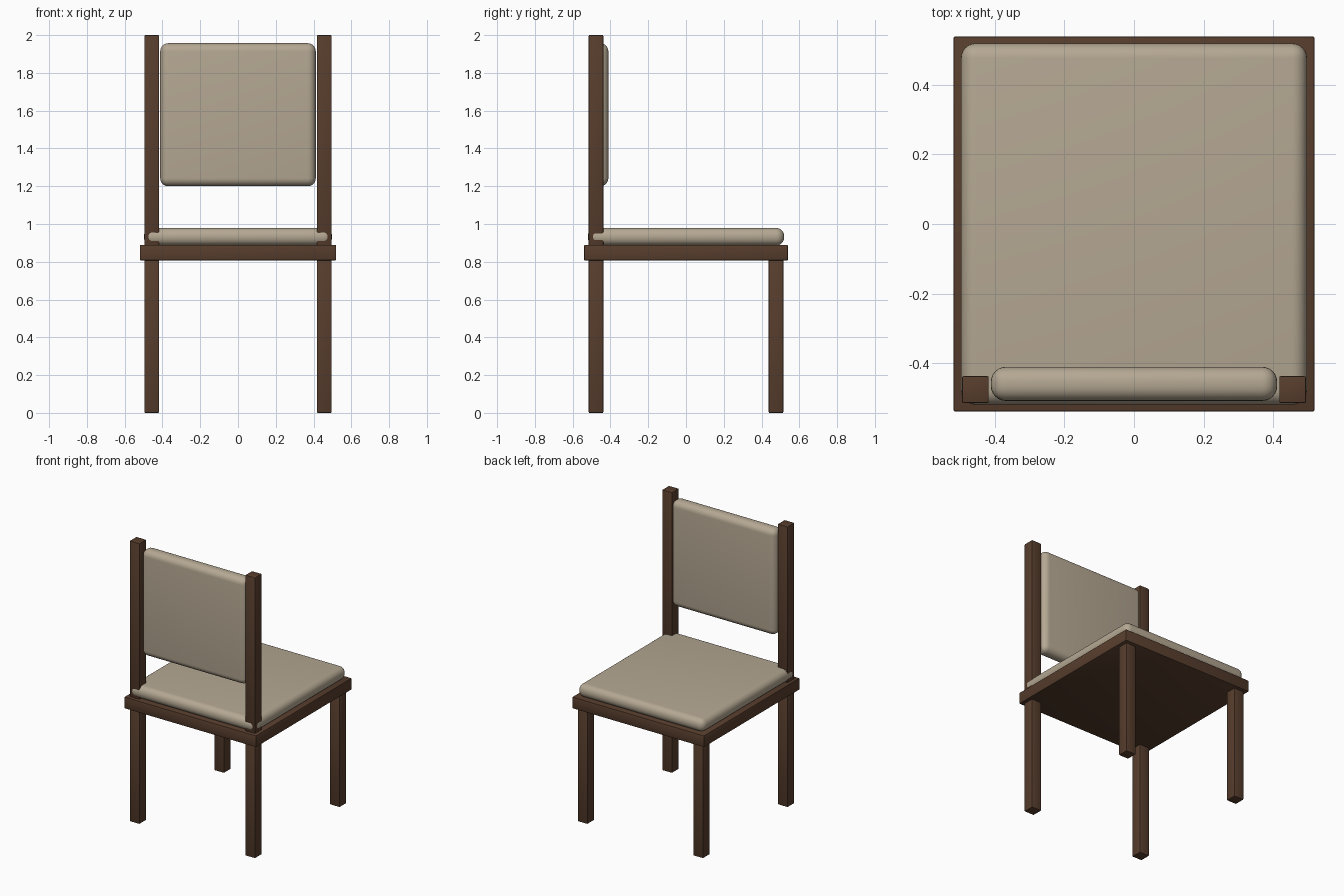
import bpy

if "Cube" in bpy.data.objects:
    bpy.data.objects.remove(bpy.data.objects["Cube"])


def material(name, color):
    m = bpy.data.materials.new(name)
    m.diffuse_color = color
    m.use_nodes = True
    m.node_tree.nodes["Principled BSDF"].inputs["Base Color"].default_value = m.diffuse_color
    return m


wood = material("dark_wood", (0.095, 0.047, 0.026, 1))
fabric = material("beige_fabric", (0.46, 0.39, 0.29, 1))


def box(name, lo, hi, mat, radius, segments):
    """Bevelled box spanning the corners lo and hi."""
    bpy.ops.mesh.primitive_cube_add(size=1, location=[(a + b) / 2 for a, b in zip(lo, hi)])
    ob = bpy.context.object
    ob.name = name
    ob.scale = [b - a for a, b in zip(lo, hi)]
    bpy.ops.object.transform_apply(location=False, rotation=False, scale=True)
    ob.data.materials.append(mat)
    bevel = ob.modifiers.new("Bevel", 'BEVEL')
    bevel.width = radius
    bevel.segments = segments
    bpy.ops.object.modifier_apply(modifier=bevel.name)
    bpy.ops.object.shade_smooth_by_angle()
    return ob


# Seat frame and cushion
box("seat_frame", (-0.52, -0.54, 0.807), (0.52, 0.54, 0.89), wood, 0.006, 2)
box("seat_cushion", (-0.498, -0.52, 0.886), (0.498, 0.52, 0.979), fabric, 0.043, 6)

# Legs and back posts, mirrored left and right
for side, s in (("left", -1), ("right", 1)):
    x0, x1 = sorted((s * 0.495, s * 0.418))
    box(f"front_leg_{side}", (x0, -0.515, 0), (x1, -0.438, 0.815), wood, 0.004, 2)
    box(f"rear_leg_{side}", (x0, 0.438, 0), (x1, 0.515, 0.815), wood, 0.004, 2)
    box(f"back_post_{side}", (x0, -0.515, 0.88), (x1, -0.438, 2.0), wood, 0.004, 2)

# Padded backrest between the posts
box("backrest", (-0.412, -0.509, 1.2), (0.412, -0.411, 1.957), fabric, 0.043, 6)
